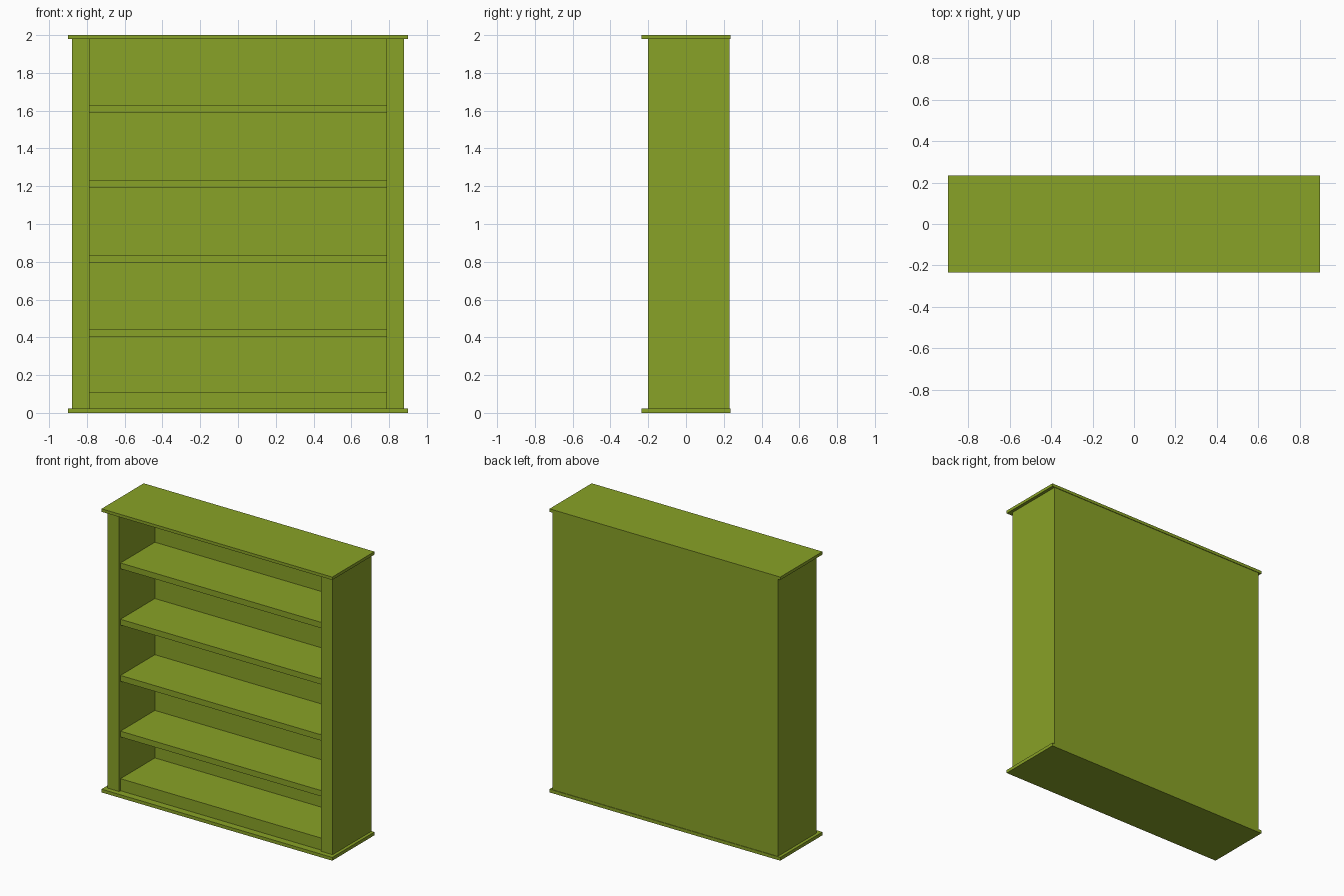
import bpy, bmesh

if "Cube" in bpy.data.objects:
    bpy.data.objects.remove(bpy.data.objects["Cube"])

mat = bpy.data.materials.new("olive_paint")
mat.diffuse_color = (0.25, 0.36, 0.02, 1)
mat.use_nodes = True
mat.node_tree.nodes["Principled BSDF"].inputs["Base Color"].default_value = mat.diffuse_color


def box(name, x, y, z):
    """Axis-aligned box from (min, max) ranges."""
    bm = bmesh.new()
    bmesh.ops.create_cube(bm, size=1)
    for v in bm.verts:
        v.co = [r[0] if c < 0 else r[1] for c, r in zip(v.co, (x, y, z))]
    mesh = bpy.data.meshes.new(name)
    bm.to_mesh(mesh)
    bm.free()
    mesh.materials.append(mat)
    obj = bpy.data.objects.new(name, mesh)
    bpy.context.collection.objects.link(obj)
    return obj


OUT, INN = 0.878, 0.787          # outer and inner half widths of the case
BOTTOM, TOP = 0.023, 1.979       # height range between the two slabs
FRONT, BACK = -0.2, 0.198        # depth range of the side walls

# overhanging slabs
box("base_slab", (-0.9, 0.9), (-0.235, 0.235), (0, BOTTOM))
box("top_slab", (-0.9, 0.9), (-0.235, 0.235), (TOP, 2))

# thick side walls
box("left_side", (-OUT, -INN), (FRONT, BACK), (BOTTOM, TOP))
box("right_side", (INN, OUT), (FRONT, BACK), (BOTTOM, TOP))

# back panel covering the full case width
box("back_panel", (-OUT, OUT), (BACK, 0.231), (BOTTOM, TOP))

# plinth with the lowest shelf surface, then four evenly spaced shelves
box("plinth", (-INN, INN), (-0.185, BACK), (BOTTOM, 0.108))
for i, z in enumerate((0.402, 0.795, 1.191, 1.588)):
    box(f"shelf_{i + 1}", (-INN, INN), (-0.185, BACK), (z, z + 0.041))
